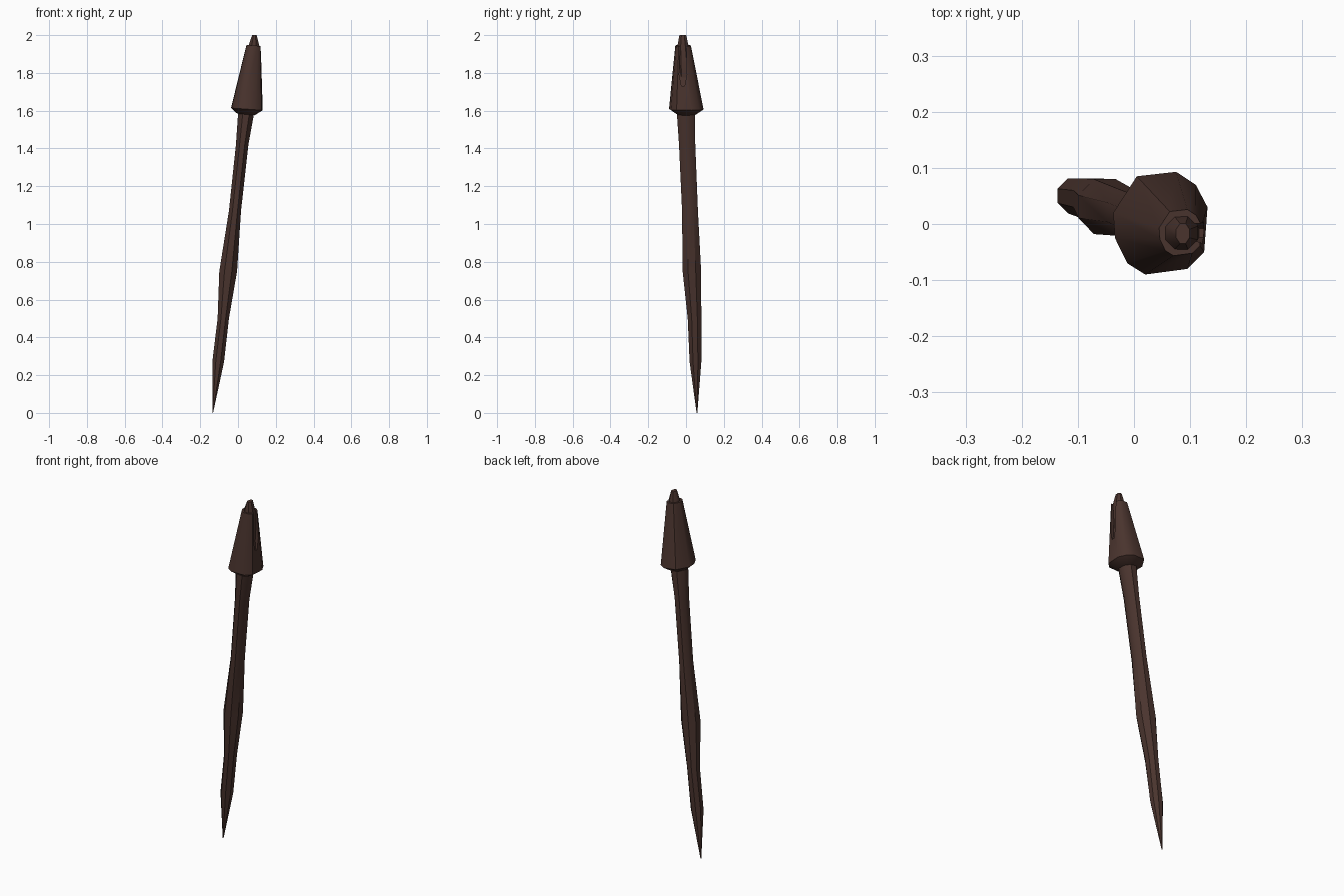
import bpy, bmesh, math
from mathutils import Vector

if "Cube" in bpy.data.objects:
    bpy.data.objects.remove(bpy.data.objects["Cube"])

wood = bpy.data.materials.new("dark_wood")
wood.diffuse_color = (0.068, 0.034, 0.027, 1)
wood.use_nodes = True
wood.node_tree.nodes["Principled BSDF"].inputs["Base Color"].default_value = wood.diffuse_color


def loft(name, rings, angle=30):
    """Skin a list of equally sized point rings and cap both ends."""
    bm = bmesh.new()
    vs = [[bm.verts.new(p) for p in r] for r in rings]
    n = len(vs[0])
    for a, b in zip(vs, vs[1:]):
        for i in range(n):
            j = (i + 1) % n
            bm.faces.new((a[i], a[j], b[j], b[i]))
    bm.faces.new(vs[0][::-1])
    bm.faces.new(vs[-1])
    bmesh.ops.recalc_face_normals(bm, faces=bm.faces)
    me = bpy.data.meshes.new(name)
    bm.to_mesh(me)
    bm.free()
    ob = bpy.data.objects.new(name, me)
    bpy.context.collection.objects.link(ob)
    me.materials.append(wood)
    bpy.ops.object.select_all(action='DESELECT')
    ob.select_set(True)
    bpy.context.view_layer.objects.active = ob
    bpy.ops.object.shade_smooth_by_angle(angle=math.radians(angle))
    return ob


def ellipse(x, y, z, rx, ry, n=8):
    return [(x + rx * math.cos(math.tau * (i + .5) / n),
             y + ry * math.sin(math.tau * (i + .5) / n), z) for i in range(n)]


# crooked shaft: x, y, z, half width x, half width y; its blunt top pokes out of the head
k = 1 / math.cos(math.pi / 8)
shaft = [(-.134, .058, 0, .002, .002), (-.105, .05, .27, .031, .031),
         (-.078, .045, .5, .03, .036), (-.052, .031, .75, .047, .049),
         (-.016, .021, 1.07, .032, .042), (.022, .006, 1.42, .033, .043),
         (.042, 0, 1.58, .042, .048), (.065, -.006, 1.76, .041, .042),
         (.084, -.016, 1.94, .03, .03), (.087, -.017, 2.0, .012, .018)]
loft("shaft", [ellipse(x, y, z, a * k, b * k) for x, y, z, a, b in shaft], 40)

# tapering head sleeve with an uneven ten-sided rim
rim = [(.131, .03), (.11, .07), (.075, .093), (.005, .085), (-.037, .02),
       (-.034, -.025), (-.012, -.07), (.02, -.09), (.095, -.08), (.125, -.05)]


def head_ring(cx, cy, z, s, tilt):
    return [(cx + (x - .048) * s, cy + y * s, z - (x - .048) * s * tilt)
            for x, y in rim]


head = loft("head", [head_ring(.042, 0, 1.58, .55, .1),
                     head_ring(.048, 0, 1.608, 1, .07),
                     head_ring(.083, -.016, 1.945, .45, .07)], 40)

# slit down the right side of the head
cut = loft("slit_cutter", [
    [(.116, -.024, 1.73), (.2, -.024, 1.73), (.2, -.008, 1.73), (.116, -.008, 1.73)],
    [(.104, -.036, 1.79), (.2, -.036, 1.79), (.2, .004, 1.79), (.104, .004, 1.79)],
    [(.098, -.03, 2.0), (.2, -.03, 2.0), (.2, .0, 2.0), (.098, .0, 2.0)]])
cut.hide_render = True
cut.hide_set(True)
mod = head.modifiers.new("slit", 'BOOLEAN')
mod.operation = 'DIFFERENCE'
mod.solver = 'EXACT'
mod.object = cut
